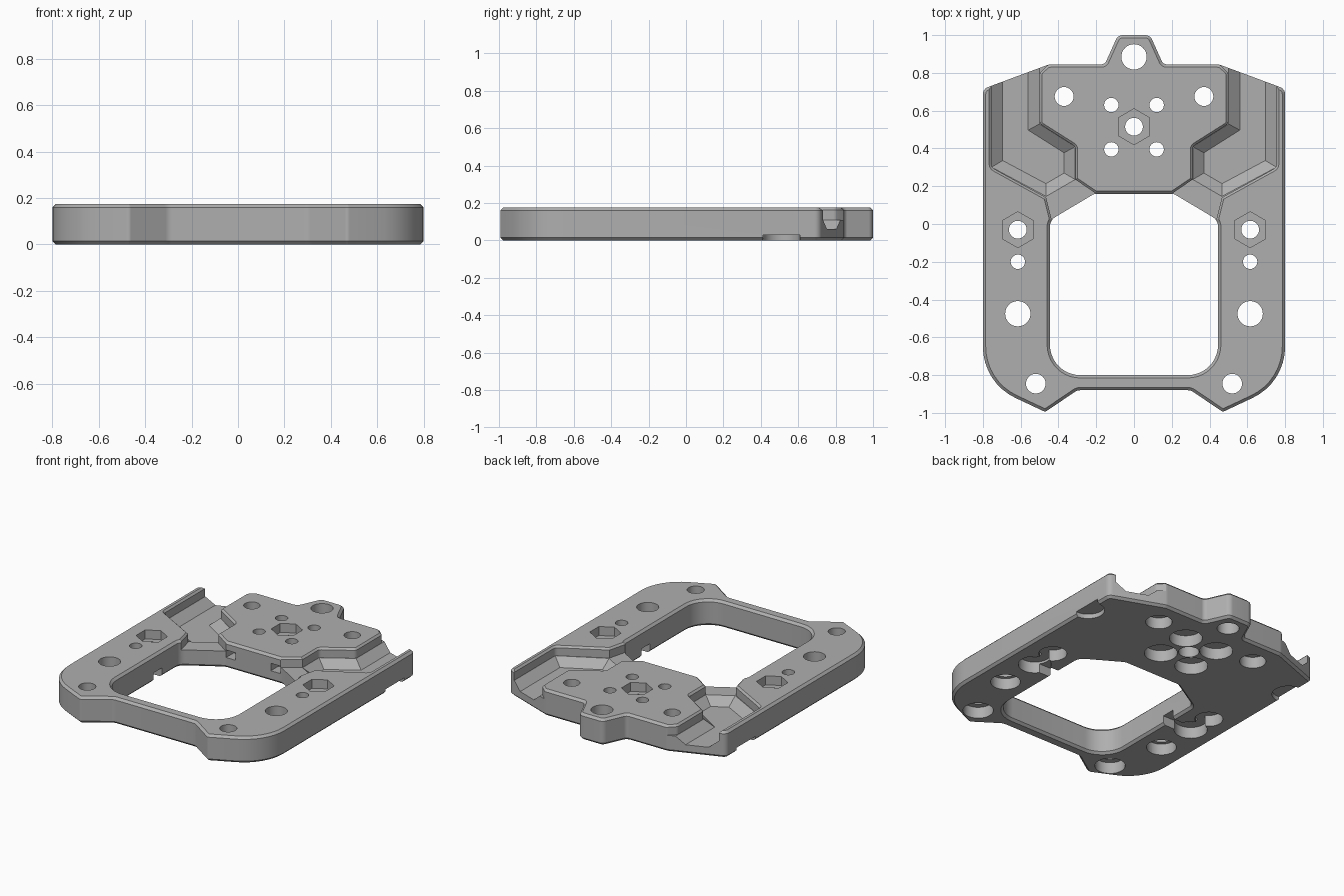
import bpy, bmesh, math
from mathutils import Vector

if "Cube" in bpy.data.objects:
    bpy.data.objects.remove(bpy.data.objects["Cube"], do_unlink=True)

H = 0.175        # plate thickness
CH = 0.015       # edge chamfer

grey = bpy.data.materials.new("plain grey")
grey.use_nodes = True
grey.diffuse_color = (0.43, 0.43, 0.43, 1)
grey.node_tree.nodes["Principled BSDF"].inputs["Base Color"].default_value = (0.43, 0.43, 0.43, 1)


def mirrored(half):
    """Close a half outline (x, y, radius) by mirroring it across x."""
    return half + [(-x, y, r) for x, y, r in reversed(half)]


def fillet(pts, steps=8):
    """Round each corner (x, y, radius) of an outline."""
    out = []
    for i, (x, y, r) in enumerate(pts):
        p = Vector((x, y))
        if r == 0:
            out.append(p)
            continue
        a = (Vector(pts[i - 1][:2]) - p).normalized()
        b = (Vector(pts[(i + 1) % len(pts)][:2]) - p).normalized()
        half = math.acos(a.dot(b)) / 2
        centre = p + (a + b).normalized() * (r / math.sin(half))
        start = p + a * (r / math.tan(half)) - centre
        end = p + b * (r / math.tan(half)) - centre
        sweep = math.atan2(start.x * end.y - start.y * end.x, start.dot(end))
        n = max(2, round(steps * abs(sweep) / 1.2))
        for k in range(n + 1):
            c, s = math.cos(sweep * k / n), math.sin(sweep * k / n)
            out.append(centre + Vector((start.x * c - start.y * s, start.x * s + start.y * c)))
    return out


def offset(pts, d):
    """Move an outline outward by d (inward if negative)."""
    n = len(pts)
    area = sum(pts[i - 1].x * pts[i].y - pts[i - 1].y * pts[i].x for i in range(n))
    sign = 1 if area > 0 else -1
    out = []
    for i, p in enumerate(pts):
        a = (p - pts[i - 1]).normalized()
        b = (pts[(i + 1) % n] - p).normalized()
        na, nb = Vector((a.y, -a.x)) * sign, Vector((b.y, -b.x)) * sign
        out.append(p + (na + nb) * (d / (1 + na.dot(nb))))
    return out


def volume(me):
    bm = bmesh.new()
    bm.from_mesh(me)
    v = bm.calc_volume(signed=True)
    bm.free()
    return v


def loft(name, layers):
    """Solid through a stack of (outline, z) layers."""
    bm = bmesh.new()
    rings = [[bm.verts.new((p.x, p.y, z)) for p in pts] for pts, z in layers]
    n = len(rings[0])
    bm.faces.new(rings[0][::-1])
    bm.faces.new(rings[-1])
    for lo, hi in zip(rings, rings[1:]):
        for i in range(n):
            j = (i + 1) % n
            bm.faces.new((lo[i], lo[j], hi[j], hi[i]))
    if bm.calc_volume(signed=True) < 0:
        bmesh.ops.reverse_faces(bm, faces=bm.faces[:])
    me = bpy.data.meshes.new(name)
    bm.to_mesh(me)
    bm.free()
    me.materials.append(grey)
    ob = bpy.data.objects.new(name, me)
    bpy.context.scene.collection.objects.link(ob)
    return ob


def cut(layers):
    """Carve a lofted solid out of the plate, keeping the first sound result."""
    cutter = loft("cutter", layers)
    cutter.hide_render = True
    before = volume(body.data)
    for solver in ('EXACT', 'MANIFOLD', 'FLOAT'):
        m = body.modifiers.new("carve", 'BOOLEAN')
        m.operation, m.solver, m.object = 'DIFFERENCE', solver, cutter
        dg = bpy.context.evaluated_depsgraph_get()
        dg.update()
        carved = bpy.data.meshes.new_from_object(body.evaluated_get(dg))
        body.modifiers.clear()
        if before * 0.5 < volume(carved) < before:
            body.data = carved
            break
    bpy.data.objects.remove(cutter, do_unlink=True)


def disc(x, y, r, n=32):
    # first point faces +y, so a six-sided disc is a pointed hexagon
    return [Vector((x + r * math.sin(math.tau * k / n), y + r * math.cos(math.tau * k / n)))
            for k in range(n)]


def bore(x, y, r, z0, z1, n=32):
    c = disc(x, y, r, n)
    cut([(c, z0), (c, z1)])


def block(x0, x1, y0, y1, z0, z1):
    c = [Vector(p) for p in ((x0, y0), (x1, y0), (x1, y1), (x0, y1))]
    cut([(c, z0), (c, z1)])


# Plate body with chamfered rims
outline = fillet(mirrored([
    (0.085, 1.0, 0.04), (0.155, 0.845, 0.03), (0.45, 0.845, 0.05), (0.80, 0.715, 0.04),
    (0.80, -0.84, 0.30), (0.47, -0.995, 0.02), (0.30, -0.88, 0.05)]))
rim = offset(outline, -CH)
body = loft("mounting_plate", [(rim, 0), (outline, CH), (outline, H - CH), (rim, H)])

# Central window, flared at both faces
window = fillet(mirrored([(0.21, 0.16, 0.04), (0.445, 0.02, 0.06), (0.445, -0.80, 0.16)]))
flare = offset(window, 0.03)
cut([(flare, -0.015), (window, CH), (window, H - CH), (flare, H + 0.015)])

# Channels either side of the raised pad: straight upper walls, sloped lower walls
for s in (1, -1):
    upper = fillet([(s * x, y, r) for x, y, r in [
        (0.42, 0.95, 0), (0.43, 0.865, 0), (0.50, 0.80, 0.03), (0.50, 0.53, 0.03),
        (0.31, 0.41, 0.03), (0.31, 0.235, 0), (0.20, 0.16, 0), (0.17, 0.05, 0),
        (0.40, -0.02, 0), (0.435, 0.02, 0), (0.465, 0.14, 0), (0.755, 0.30, 0.03),
        (0.755, 1.0, 0)]], 5)
    cut([(upper, 0.11), (upper, H - 0.012), (offset(upper, 0.024), H + 0.012)])
    lower = [Vector((s * x, y)) for x, y in [
        (0.50, 1.1), (0.50, 0.53), (0.31, 0.41), (0.31, 0.235), (0.465, 0.145),
        (0.755, 0.30), (0.755, 1.1)]]
    cut([(offset(lower, -0.06), 0.06), (lower, 0.111)])

    # Paired holes: through radius, then counterbore radius from below
    for x, y, r, wide in [(0.52, -0.845, 0.052, 0.092), (0.615, -0.475, 0.067, 0.09),
                          (0.615, -0.20, 0.038, 0.10), (0.615, -0.03, 0.047, 0.085),
                          (0.37, 0.675, 0.05, 0.08), (0.12, 0.63, 0.038, 0.10),
                          (0.12, 0.395, 0.038, 0.10)]:
        bore(s * x, y, r, -0.1, 0.3)
        bore(s * x, y, wide, -0.1, 0.075)
    # Hexagonal pocket, shallow edge recess and slots into the window
    bore(s * 0.615, -0.03, 0.095, 0.115, 0.3, 6)
    bore(s * 0.79, 0.51, 0.10, -0.1, 0.03)
    block(*sorted((s * 0.40, s * 0.60)), -0.255, -0.165, -0.1, 0.06)
    block(*sorted((s * 0.13, s * 0.20)), 0.10, 0.24, 0.07, 0.12)

# Tab hole and central hexagonal pocket
bore(0, 0.885, 0.067, -0.1, 0.3)
bore(0, 0.515, 0.047, -0.1, 0.3)
bore(0, 0.515, 0.062, -0.1, 0.07)
bore(0, 0.515, 0.095, 0.115, 0.3, 6)

# Smooth the rounded walls, keep the chamfers crisp
for o in bpy.context.selected_objects:
    o.select_set(False)
body.select_set(True)
bpy.context.view_layer.objects.active = body
bpy.ops.object.shade_smooth_by_angle(angle=math.radians(25))
